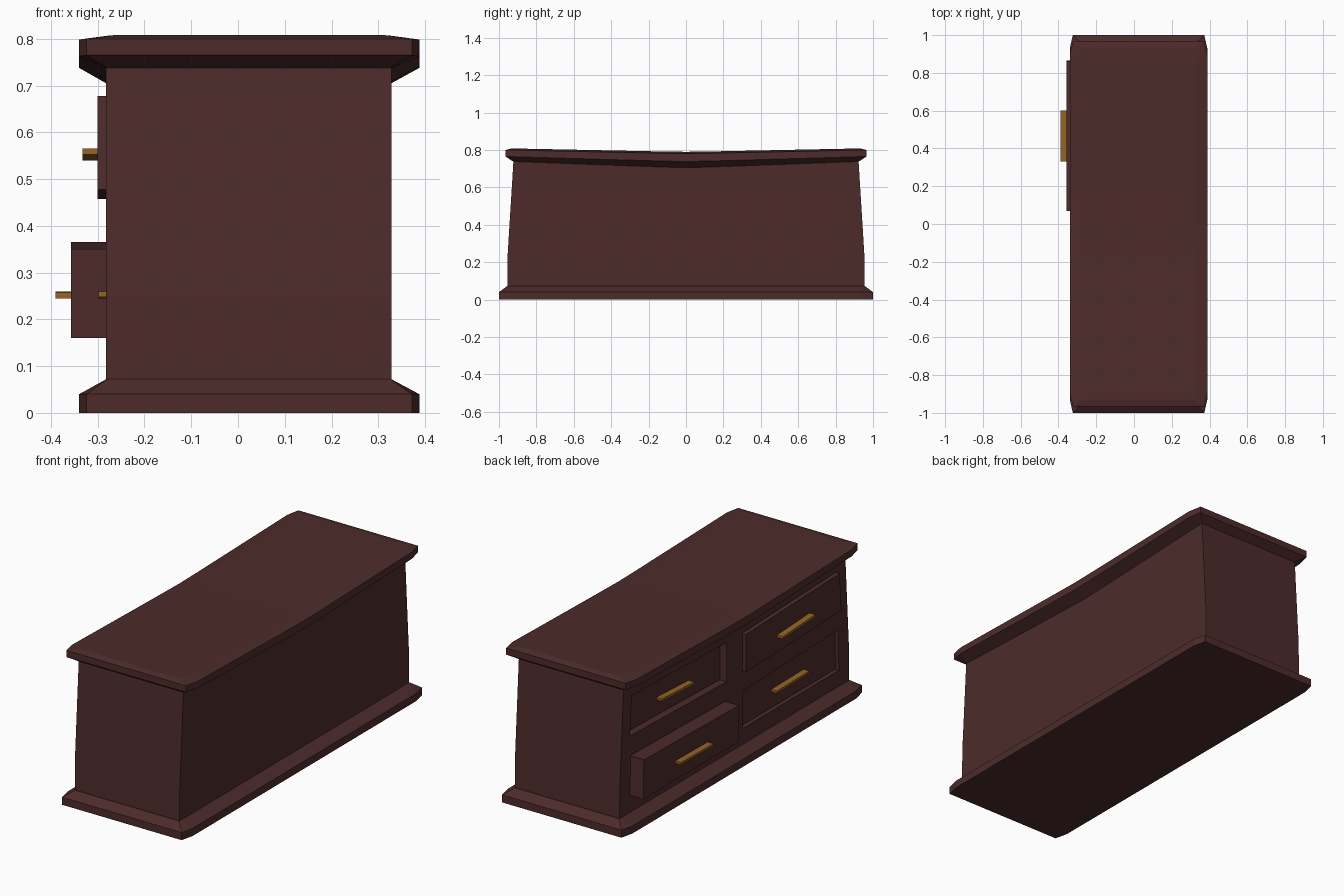
import bpy, bmesh

if "Cube" in bpy.data.objects:
    bpy.data.objects.remove(bpy.data.objects["Cube"])


def material(name, color):
    m = bpy.data.materials.new(name)
    m.diffuse_color = (*color, 1)
    m.use_nodes = True
    m.node_tree.nodes["Principled BSDF"].inputs["Base Color"].default_value = m.diffuse_color
    return m


WOOD = material("dark_wood", (0.075, 0.024, 0.024))
BRASS = material("brass", (0.30, 0.13, 0.02))
MIDS = (-0.15, 0, 0.15)


def loft(name, rings, mat):
    """Join rings of equal point count with quads and cap both ends."""
    bm = bmesh.new()
    loops = [[bm.verts.new(p) for p in r] for r in rings]
    n = len(loops[0])
    for a, b in zip(loops, loops[1:]):
        for i in range(n):
            j = (i + 1) % n
            bm.faces.new((a[i], a[j], b[j], b[i]))
    # caps as strips between matching points of the two long sides
    for loop in (loops[0], loops[-1]):
        for i in range(n // 2 - 1):
            bm.faces.new((loop[i], loop[i + 1], loop[n - 2 - i], loop[n - 1 - i]))
    bmesh.ops.recalc_face_normals(bm, faces=bm.faces)
    me = bpy.data.meshes.new(name)
    bm.to_mesh(me)
    bm.free()
    ob = bpy.data.objects.new(name, me)
    bpy.context.collection.objects.link(ob)
    me.materials.append(mat)
    return ob


def ring(x0, x1, y, z, dip=0, cx=0, cy=0):
    """Plan outline with optional cut corners, sagging towards the middle."""
    side = [(0, -y + cy), *((0, m) for m in MIDS), (0, y - cy)]
    if cx:
        side = [(cx, -y)] + side + [(cx, y)]

    def height(v):
        return z - dip * (1 - max(abs(v) - 0.04, 0) / (y - 0.04))
    return ([(x1 - c, v, height(v)) for c, v in side] +
            [(x0 + c, v, height(v)) for c, v in reversed(side)])


def prism(name, quad, s, x0, x1, mat):
    """Extrude a (y, z) quad along x; s picks the half of the cabinet."""
    return loft(name, [[(x, s * y, z) for y, z in quad] for x in (x0, x1)], mat)


# carcass with splayed ends
IN = (-0.282, 0.328)
OUT = (-0.34, 0.388)
CUT = dict(cx=0.016, cy=0.07)
SMALL = dict(cx=0.002, cy=0.008)
body = loft("cabinet_body", [ring(*IN, 0.955, 0.05), ring(*IN, 0.953, 0.25),
                             ring(*IN, 0.922, 0.75, 0.033)], WOOD)

# base plinth
loft("base_plinth", [ring(*OUT, 1, 0, **CUT), ring(*OUT, 1, 0.04, **CUT),
                     ring(*IN, 0.957, 0.072, **SMALL)], WOOD)

# sagging top with moulded edge
loft("top_slab", [ring(*IN, 0.924, 0.738, 0.033, **SMALL),
                  ring(*OUT, 0.965, 0.765, 0.027, **CUT),
                  ring(*OUT, 0.965, 0.80, 0.02, **CUT),
                  ring(-0.28, 0.328, 0.93, 0.808, 0.018, **CUT)], WOOD)

# drawers: quad outlines for one half, then (row, side, front x)
ROWS = {
    "upper": ([(0.07, 0.457), (0.865, 0.478), (0.85, 0.678), (0.07, 0.655)],
              [(0.33, 0.54), (0.60, 0.553), (0.60, 0.566), (0.33, 0.553)]),
    "lower": ([(0.07, 0.16), (0.865, 0.16), (0.86, 0.366), (0.07, 0.35)],
              [(0.33, 0.245), (0.60, 0.248), (0.60, 0.26), (0.33, 0.257)]),
}
DRAWERS = [("upper", 1, -0.247), ("upper", -1, -0.30),
           ("lower", 1, -0.357), ("lower", -1, -0.265)]
for row, s, front in DRAWERS:
    outline, grip = ROWS[row]
    tag = f"{row}_{'left' if s > 0 else 'right'}"
    # opening cut slightly larger than the drawer
    e = 0.004
    grow = [(y + e * a, z + e * b) for (y, z), (a, b)
            in zip(outline, [(-1, -1), (1, -1), (1, 1), (-1, 1)])]
    cutter = prism(f"opening_cutter_{tag}", grow, s, -0.4, -0.2, WOOD)
    cutter.hide_render = True
    cutter.hide_viewport = True
    cutter.display_type = 'WIRE'
    mod = body.modifiers.new(f"opening_{tag}", 'BOOLEAN')
    mod.operation = 'DIFFERENCE'
    mod.solver = 'EXACT'
    mod.object = cutter
    prism(f"drawer_{tag}", outline, s, front, -0.202, WOOD)
    prism(f"handle_{tag}", grip, s, front - 0.033, front + 0.005, BRASS)
